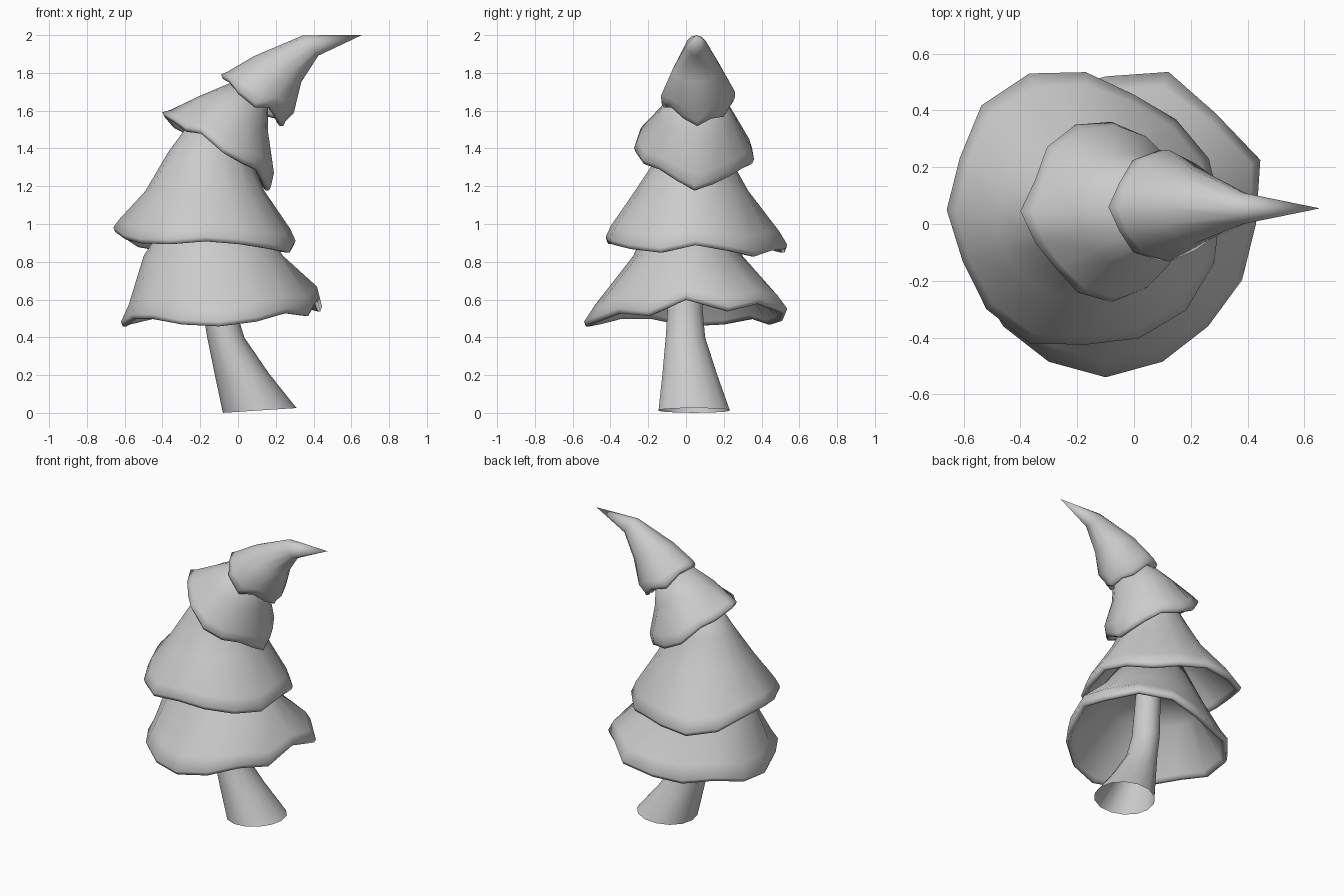
import bpy, bmesh
from math import cos, sin, tau, radians
from mathutils import Vector

if "Cube" in bpy.data.objects:
    bpy.data.objects.remove(bpy.data.objects["Cube"])


def ellipse(n, cx, cy, cz, rx, ry, slope=0.0):
    """Ring of n points; slope tips it along x."""
    pts = []
    for i in range(n):
        a = tau * i / n
        dx, dy = rx * cos(a), ry * sin(a)
        pts.append(Vector((cx + dx, cy + dy, cz + slope * dx)))
    return pts


def outward(points, amount, dz=0.0, lean=0.0):
    """Move a ring away from its middle (negative = inward), more on +x with lean."""
    mid = sum(points, Vector()) / len(points)
    res = []
    for p in points:
        d = Vector((p.x - mid.x, p.y - mid.y, 0)).normalized()
        res.append(p + d * (amount + lean * d.x) + Vector((0, 0, dz)))
    return res


def loft(name, rings, cap_start, cap_end):
    bm = bmesh.new()
    rows = [[bm.verts.new(p) for p in r] for r in rings]
    n = len(rows[0])
    for a, b in zip(rows, rows[1:]):
        for i in range(n):
            j = (i + 1) % n
            bm.faces.new((a[i], a[j], b[j], b[i]))
    if cap_start:
        bm.faces.new(rows[0])
    if cap_end:
        bm.faces.new(rows[-1])
    bmesh.ops.remove_doubles(bm, verts=bm.verts, dist=0.0005)
    bmesh.ops.recalc_face_normals(bm, faces=bm.faces)
    me = bpy.data.meshes.new(name)
    bm.to_mesh(me)
    bm.free()
    ob = bpy.data.objects.new(name, me)
    bpy.context.collection.objects.link(ob)
    bpy.ops.object.select_all(action='DESELECT')
    ob.select_set(True)
    bpy.context.view_layer.objects.active = ob
    bpy.ops.object.shade_smooth_by_angle(angle=radians(85))
    return ob


def tier(name, cx, cy, radii, heights, upper, lean=0.0):
    """Hollow skirt of foliage: wavy thick hem, then ellipses up to the top."""
    n = len(radii)
    rim = [Vector((cx + r * cos(tau * i / n), cy + r * sin(tau * i / n), z))
           for i, (r, z) in enumerate(zip(radii, heights))]
    ups = [ellipse(n, *u) for u in upper]
    shoulder = outward([a.lerp(b, 0.3) for a, b in zip(rim, ups[0])], 0.02, 0, lean)
    inner_mid = outward(ups[0], -0.05, -0.04)
    c = upper[0]
    inner_top = ellipse(n, c[0], c[1], c[2] + 0.04, c[3] * 0.45, c[4] * 0.45, c[5])
    rings = [inner_top, inner_mid,
             outward(rim, -0.045, 0.02), outward(rim, -0.03, -0.002),
             outward(rim, -0.01, -0.002), outward(rim, 0.0, 0.022), shoulder] + ups
    tip = upper[-1][3] == 0
    return loft(name, rings, True, not tip)


# Leaning trunk, open at the base
loft("trunk", [ellipse(14, *r) for r in (
    (0.115, 0.043, 0.013, 0.195, 0.193, 0.065),
    (0.022, 0.02, 0.2, 0.143, 0.149, 0.05),
    (-0.065, -0.003, 0.4, 0.098, 0.107, 0.0),
    (-0.10, -0.005, 0.55, 0.088, 0.095, 0.0),
    (-0.12, 0.0, 0.9, 0.08, 0.08, 0.0))], False, False)

# Lowest skirt
tier("bottom_foliage", -0.1, 0.0,
     (.53, .59, .55, .58, .52, .50, .52, .54, .52, .50, .51, .525, .54, .525, .51, .52),
     (.60, .54, .58, .53, .49, .47, .50, .47, .46, .50, .50, .47, .46, .485, .53, .515),
     ((-.13, .01, .83, .37, .29, 0), (-.14, .02, 1.08, .20, .18, 0)), 0.025)

# Second skirt
tier("lower_foliage", -0.17, 0.05,
     (.475, .47, .45, .44, .485, .52, .52, .48, .49, .47, .495, .51, .475, .49, .50, .49),
     (.89, .86, .83, .86, .87, .85, .88, .93, .96, .92, .90, .895, .91, .895, .87, .85),
     ((-.175, .03, 1.175, .315, .30, 0), (-.16, .04, 1.38, .21, .175, 0),
      (-.10, .045, 1.56, .12, .11, -.2)))

# Third skirt, tipped towards +x
tier("upper_foliage", -0.08, 0.045,
     (.255, .25, .26, .29, .315, .33, .32, .29, .32, .29, .28, .31, .32, .30, .27, .25),
     (1.18, 1.21, 1.25, 1.30, 1.32, 1.38, 1.49, 1.51, 1.57, 1.54, 1.49, 1.48, 1.38, 1.32, 1.29, 1.23),
     ((-.02, .05, 1.58, .18, .20, -.55), (.08, .05, 1.72, .08, .12, -.55)))

# Bent pointed top
tier("top_foliage", 0.09, 0.06,
     (.16, .155, .17, .20, .19, .165, .18, .165, .185, .19, .17, .155),
     (1.52, 1.56, 1.57, 1.65, 1.67, 1.75, 1.77, 1.75, 1.69, 1.62, 1.62, 1.56),
     ((.21, .06, 1.82, .125, .13, -.55), (.385, .055, 1.945, .04, .055, -1.35),
      (.655, .055, 2.0, 0, 0, 0)))
